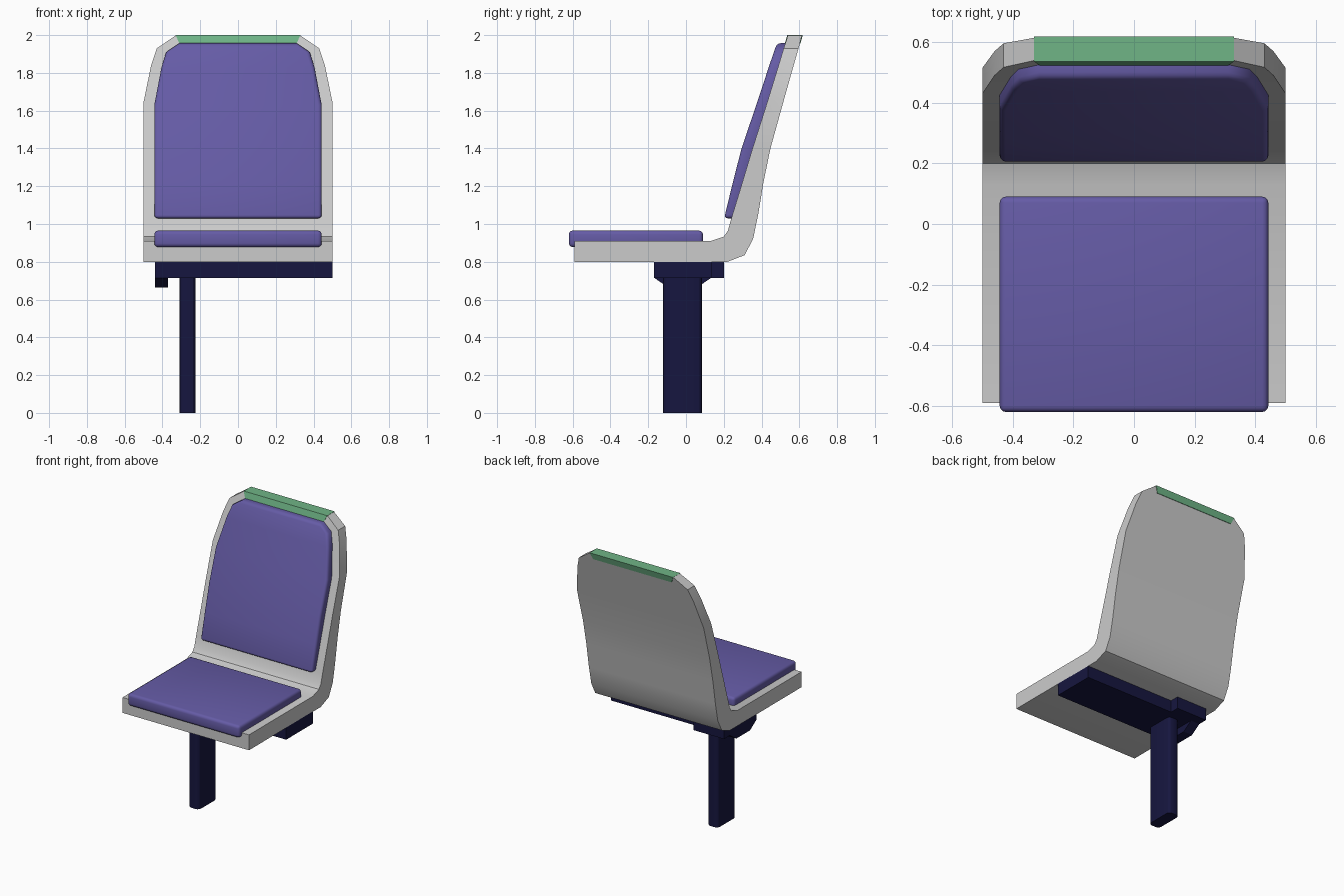
import bpy, bmesh, math

if "Cube" in bpy.data.objects:
    bpy.data.objects.remove(bpy.data.objects["Cube"])


def material(name, rgb):
    m = bpy.data.materials.new(name)
    m.diffuse_color = (*rgb, 1)
    m.use_nodes = True
    m.node_tree.nodes["Principled BSDF"].inputs["Base Color"].default_value = m.diffuse_color
    return m


PURPLE = material("purple_fabric", (0.13, 0.105, 0.38))
GREEN = material("green_plastic", (0.16, 0.46, 0.24))
NAVY = material("navy_metal", (0.008, 0.008, 0.05))


def finish(name, bm, mat=None, bevel=0, segments=3, smooth=30):
    bmesh.ops.recalc_face_normals(bm, faces=bm.faces)
    me = bpy.data.meshes.new(name)
    bm.to_mesh(me)
    bm.free()
    ob = bpy.data.objects.new(name, me)
    bpy.context.collection.objects.link(ob)
    if mat:
        me.materials.append(mat)
    if bevel:
        mod = ob.modifiers.new("round", 'BEVEL')
        mod.width, mod.segments = bevel, segments
        mod.limit_method, mod.angle_limit = 'ANGLE', math.radians(45)
    bpy.ops.object.select_all(action='DESELECT')
    ob.select_set(True)
    bpy.context.view_layer.objects.active = ob
    if bevel:
        bpy.ops.object.modifier_apply(modifier="round")
    bpy.ops.object.shade_smooth_by_angle(angle=math.radians(smooth))
    return ob


def loft(name, stations, **kw):
    """Stations: (front y, front z, back y, back z, half width)."""
    bm = bmesh.new()
    rings = [[bm.verts.new(p) for p in ((-w, y1, z1), (w, y1, z1), (w, y2, z2), (-w, y2, z2))]
             for y1, z1, y2, z2, w in stations]
    for a, b in zip(rings, rings[1:]):
        for i in range(4):
            j = (i + 1) % 4
            bm.faces.new((a[i], a[j], b[j], b[i]))
    bm.faces.new(rings[0])
    bm.faces.new(rings[-1])
    return finish(name, bm, **kw)


def prism(name, x0, x1, profile, **kw):
    """Side profile of (y, z) points extruded along x."""
    bm = bmesh.new()
    face = bm.faces.new([bm.verts.new((x0, y, z)) for y, z in profile])
    new = bmesh.ops.extrude_face_region(bm, geom=[face])["geom"]
    bmesh.ops.translate(bm, vec=(x1 - x0, 0, 0),
                        verts=[v for v in new if isinstance(v, bmesh.types.BMVert)])
    return finish(name, bm, **kw)


def rect(y0, y1, z0, z1):
    return [(y0, z0), (y1, z0), (y1, z1), (y0, z1)]


# Bent shell: flat seat pan rising into the tapered backrest
loft("seat_shell", [
    (-.59, .91, -.59, .80, .5), (.13, .91, .22, .80, .5), (.20, .933, .31, .835, .5),
    (.222, .965, .355, .92, .5), (.24, 1.03, .382, 1.05, .5), (.298, 1.22, .41, 1.22, .5),
    (.352, 1.40, .447, 1.40, .5), (.43, 1.645, .515, 1.645, .5), (.49, 1.84, .57, 1.84, .46),
    (.517, 1.93, .596, 1.93, .43), (.539, 1.998, .614, 1.998, .33)])

# Green grip strip along the top edge
loft("top_grip", [(.523, 1.955, .606, 1.955, .31), (.536, 2.0, .618, 2.0, .33)], mat=GREEN)

# Cushions, sunk slightly into the shell
loft("back_cushion", [
    (.202, 1.03, .27, 1.03, .443), (.248, 1.22, .32, 1.22, .443), (.294, 1.40, .37, 1.40, .443),
    (.372, 1.63, .45, 1.63, .443), (.438, 1.83, .51, 1.83, .405), (.465, 1.91, .535, 1.91, .38),
    (.482, 1.957, .552, 1.957, .31)], mat=PURPLE, bevel=.018, smooth=40)
prism("seat_cushion", -.443, .443, rect(-.62, .09, .878, .965), mat=PURPLE, bevel=.02, smooth=40)

# Mounting beam under the seat, with rear block and tapered end flap
prism("mount_beam", -.44, .5, rect(-.17, .135, .715, .802), mat=NAVY)
prism("mount_block", -.44, -.2, rect(.13, .2, .715, .802), mat=NAVY)
prism("mount_flap", -.44, -.37, [(-.17, .716), (-.095, .665), (.06, .665), (.135, .716)], mat=NAVY)

# Floor column with rounded vertical corners
bm = bmesh.new()
bmesh.ops.create_cube(bm, size=1)
bmesh.ops.scale(bm, vec=(.085, .205, .72), verts=bm.verts)
bmesh.ops.translate(bm, vec=(-.268, -.018, .36), verts=bm.verts)
upright = [e for e in bm.edges if abs(e.verts[0].co.z - e.verts[1].co.z) > .5]
bmesh.ops.bevel(bm, geom=upright, offset=.026, segments=3, profile=.5, affect='EDGES')
finish("floor_column", bm, mat=NAVY)
